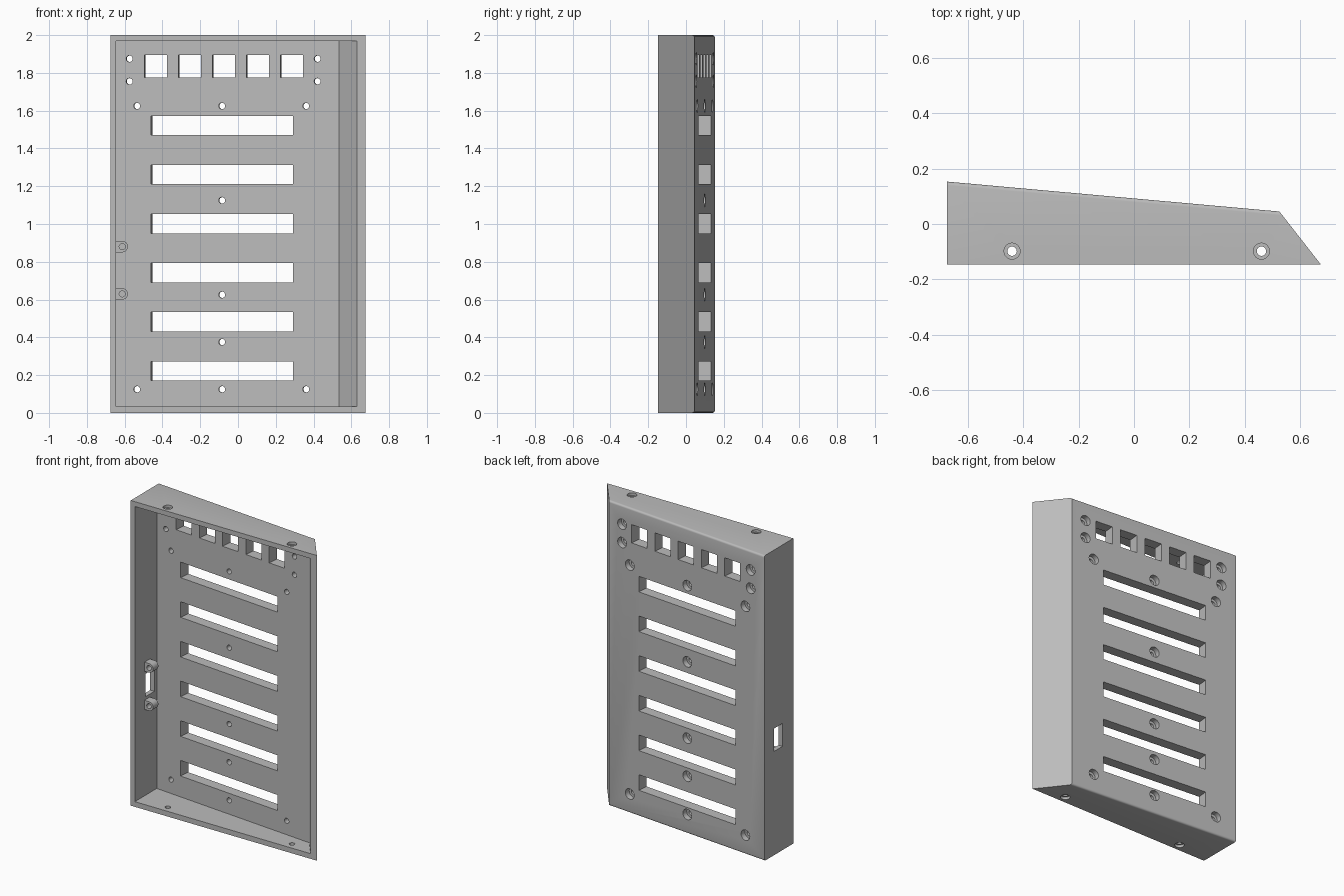
import bpy, bmesh, math
from mathutils import Matrix, Vector

cube = bpy.data.objects.get("Cube")
if cube:
    bpy.data.objects.remove(cube, do_unlink=True)

grey = bpy.data.materials.new("plain grey")
grey.use_nodes = True
grey.diffuse_color = (0.5, 0.5, 0.5, 1)
grey.node_tree.nodes["Principled BSDF"].inputs["Base Color"].default_value = (0.5, 0.5, 0.5, 1)


def prism(bm, pts, z0, z1, mat=Matrix()):
    """Closed prism of a counterclockwise xy outline."""
    low, high = ([bm.verts.new(mat @ Vector((x, y, z))) for x, y in pts] for z in (z0, z1))
    bm.faces.new(low[::-1])
    bm.faces.new(high)
    n = len(pts)
    for i in range(n):
        j = (i + 1) % n
        bm.faces.new((low[i], low[j], high[j], high[i]))


def box(bm, x0, x1, y0, y1, z0, z1, mat=Matrix()):
    prism(bm, [(x0, y0), (x1, y0), (x1, y1), (x0, y1)], z0, z1, mat)


def turned(bm, profile, mat, n=24):
    """Closed solid of (radius, height) rings around local z."""
    rings = []
    for r, h in profile:
        rings.append([bm.verts.new(mat @ Vector((r * math.cos(2 * math.pi * i / n),
                                                 r * math.sin(2 * math.pi * i / n), h)))
                      for i in range(n)])
    bm.faces.new(rings[0][::-1])
    bm.faces.new(rings[-1])
    for a, b in zip(rings, rings[1:]):
        for i in range(n):
            j = (i + 1) % n
            bm.faces.new((a[i], a[j], b[j], b[i]))


def make(name, bm):
    bmesh.ops.recalc_face_normals(bm, faces=bm.faces)
    mesh = bpy.data.meshes.new(name)
    bm.to_mesh(mesh)
    bm.free()
    mesh.materials.append(grey)
    ob = bpy.data.objects.new(name, mesh)
    bpy.context.collection.objects.link(ob)
    return ob


def activate(ob):
    bpy.ops.object.select_all(action='DESELECT')
    ob.select_set(True)
    bpy.context.view_layer.objects.active = ob


def cut(ob, bm):
    cutter = make("cutter", bm)
    cutter.hide_render = True
    mod = ob.modifiers.new("cut", 'BOOLEAN')
    mod.operation = 'DIFFERENCE'
    mod.solver = 'EXACT'
    mod.object = cutter
    activate(ob)
    bpy.ops.object.modifier_apply(modifier=mod.name)
    bpy.data.objects.remove(cutter, do_unlink=True)


# Outer shell with softened top and bottom back edges
BACK_L, BACK_R = Vector((-0.675, 0.153)), Vector((0.525, 0.045))
bm = bmesh.new()
prism(bm, [(-0.675, -0.147), (0.675, -0.147), BACK_R, BACK_L], 0, 2)
edges = [e for e in bm.edges if all(v.co.y > 0 for v in e.verts)
         and abs(e.verts[0].co.z - e.verts[1].co.z) < 0.01]
bmesh.ops.bevel(bm, geom=edges, offset=0.013, segments=4, profile=0.5, affect='EDGES')
case = make("case", bm)

# Cavity open to the front
bm = bmesh.new()
prism(bm, [(-0.645, -0.2), (0.671, -0.2), (0.535, -0.026), (-0.645, 0.08)], 0.034, 1.968)
cut(case, bm)

# Frame on the inner side of the sloped panel: x along it, y outward
THICK = 0.07
slope = BACK_R - BACK_L
angle = math.atan2(slope.y, slope.x)
normal = Vector((-math.sin(angle), math.cos(angle)))
origin = BACK_L - normal * THICK
panel = Matrix.Translation((origin.x, origin.y, 0)) @ Matrix.Rotation(angle, 4, 'Z')


def along(x):
    return (x - origin.x) / math.cos(angle)


bm = bmesh.new()
# Long slots
for i in range(6):
    z = 0.222 + 0.26 * i
    box(bm, along(-0.46), along(0.29), -0.03, 0.12, z - 0.051, z + 0.051, panel)
# Square windows
for i in range(5):
    x = -0.435 + 0.18 * i
    box(bm, along(x - 0.06), along(x + 0.06), -0.03, 0.12, 1.775, 1.895, panel)
# Counterbored screw holes in the panel
spots = [(x, z) for x in (-0.575, 0.42) for z in (1.755, 1.875)]
spots += [(x, z) for x in (-0.535, -0.085, 0.36) for z in (0.125, 1.625)]
spots += [(-0.085, z) for z in (0.375, 0.625, 1.125)]
for x, z in spots:
    mat = panel @ Matrix.Translation((along(x), 0, z)) @ Matrix.Rotation(-math.pi / 2, 4, 'X')
    turned(bm, [(0.017, -0.03), (0.017, 0.035), (0.034, 0.035), (0.034, 0.12)], mat)
# Counterbored holes through the top and bottom walls
for x in (-0.44, 0.46):
    for z, turn in ((2, 0), (0, math.pi)):
        mat = Matrix.Translation((x, -0.098, z)) @ Matrix.Rotation(turn, 4, 'X')
        turned(bm, [(0.017, -0.05), (0.017, -0.017), (0.029, -0.017), (0.029, 0.03)], mat)
# Port in the tall side wall
box(bm, -0.72, -0.62, -0.035, 0.055, 0.68, 0.83)
cut(case, bm)

# Rounded mounting posts either side of the port
objects = [case]
for name, z in (("lower_post", 0.63), ("upper_post", 0.88)):
    to_wall = Matrix.Translation((-0.613, 0, z)) @ Matrix.Rotation(math.pi / 2, 4, 'X')
    arc = [(0.03 * math.cos(a), 0.03 * math.sin(a))
           for a in (math.pi * (i / 12 - 0.5) for i in range(13))]
    bm = bmesh.new()
    prism(bm, arc + [(-0.04, 0.03), (-0.04, -0.03)], -0.008, 0.047, to_wall)
    post = make(name, bm)
    bm = bmesh.new()
    turned(bm, [(0.016, -0.002), (0.016, 0.08)], to_wall)
    cut(post, bm)
    objects.append(post)

# Smooth the round walls, keep hard edges
for ob in objects:
    activate(ob)
    bpy.ops.object.shade_smooth_by_angle(angle=math.radians(30))
